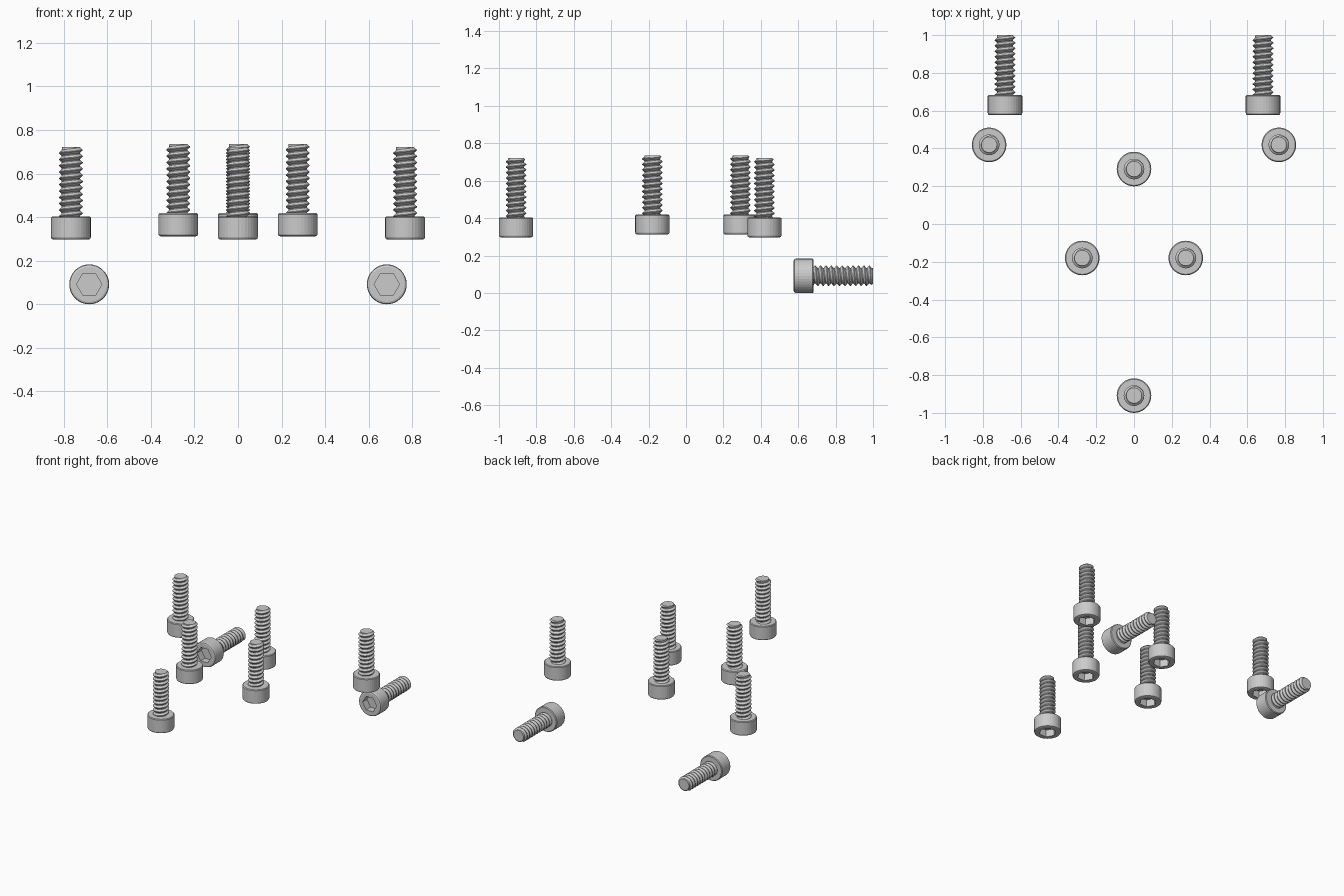
import bpy, bmesh
from math import sin, cos, pi, radians

if "Cube" in bpy.data.objects:
    bpy.data.objects.remove(bpy.data.objects["Cube"])

N = 36                      # sides around each screw
HEAD_R, HEAD_H, LENGTH = 0.0915, 0.106, 0.424
HEX_R, SOCKET = 0.058, 0.052
ROOT, CREST, PITCH, TIP = 0.042, 0.0545, 0.029, 0.041
PHASES = [0.0, 0.14, 0.52, 0.62]


def circle(bm, r, z):
    return [bm.verts.new((r * cos(2 * pi * i / N), r * sin(2 * pi * i / N), z)) for i in range(N)]


def hexagon(bm, r, z):
    ring = []
    for i in range(N):
        a = 2 * pi * i / N
        d = r * cos(pi / 6) / cos(a % (pi / 3) - pi / 6)
        ring.append(bm.verts.new((d * cos(a), d * sin(a), z)))
    return ring


def thread_radius(phase):
    p = phase % 1.0
    if p < 0.14:
        return ROOT
    if p < 0.52:
        return ROOT + (CREST - ROOT) * (p - 0.14) / 0.38
    if p < 0.62:
        return CREST
    return CREST - (CREST - ROOT) * (p - 0.62) / 0.38


def screw_mesh():
    bm = bmesh.new()
    # head: socket floor, socket wall, chamfered outer cylinder, top face
    rings = [hexagon(bm, HEX_R, SOCKET), hexagon(bm, HEX_R, 0),
             circle(bm, HEAD_R - 0.011, 0), circle(bm, HEAD_R - 0.003, 0.003),
             circle(bm, HEAD_R, 0.011), circle(bm, HEAD_R, HEAD_H - 0.005),
             circle(bm, HEAD_R - 0.005, HEAD_H), circle(bm, ROOT - 0.002, HEAD_H)]
    bm.faces.new(rings[0])
    for a, b in zip(rings, rings[1:]):
        for i in range(N):
            j = (i + 1) % N
            bm.faces.new((a[i], a[j], b[j], b[i]))
    # threaded shank: one helical sheet clipped at both ends
    z0, m = HEAD_H - 0.001, len(PHASES)
    turns = int((LENGTH - z0) / PITCH) + 3
    cols = []
    for i in range(N + 1):
        a, col = 2 * pi * i / N, []
        for k in range(turns * m):
            z = z0 + PITCH * (k // m - 1 + PHASES[k % m] + i / N)
            z = min(max(z, z0), LENGTH)
            r = thread_radius((z - z0) / PITCH - i / N)
            r = min(r, TIP + (LENGTH - z) * 1.1)
            col.append(bm.verts.new((r * cos(a), r * sin(a), z)))
        cols.append(col)
    for a, b in zip(cols, cols[1:]):
        for k in range(turns * m - 1):
            bm.faces.new((a[k], b[k], b[k + 1], a[k + 1]))
    # flat tip
    bm.faces.new(circle(bm, TIP, LENGTH))
    bmesh.ops.remove_doubles(bm, verts=bm.verts[:], dist=0.0001)
    bmesh.ops.recalc_face_normals(bm, faces=bm.faces[:])
    me = bpy.data.meshes.new("socket_screw")
    bm.to_mesh(me)
    bm.free()
    return me


mesh = screw_mesh()


def place(name, loc, tilt=0):
    ob = bpy.data.objects.new(name, mesh)
    ob.location = loc
    ob.rotation_euler = (radians(tilt), 0, 0)
    bpy.context.collection.objects.link(ob)


# centre-line screws
place("front_screw", (0, -0.9085, 0.297))
place("inner_back_screw", (0, 0.291, 0.312))
# mirrored pairs
for s, side in ((-1, "left"), (1, "right")):
    place("inner_screw_" + side, (s * 0.274, -0.18, 0.312))
    place("outer_screw_" + side, (s * 0.767, 0.419, 0.297))
    place("horizontal_screw_" + side, (s * 0.683, 0.576, HEAD_R), -90)
